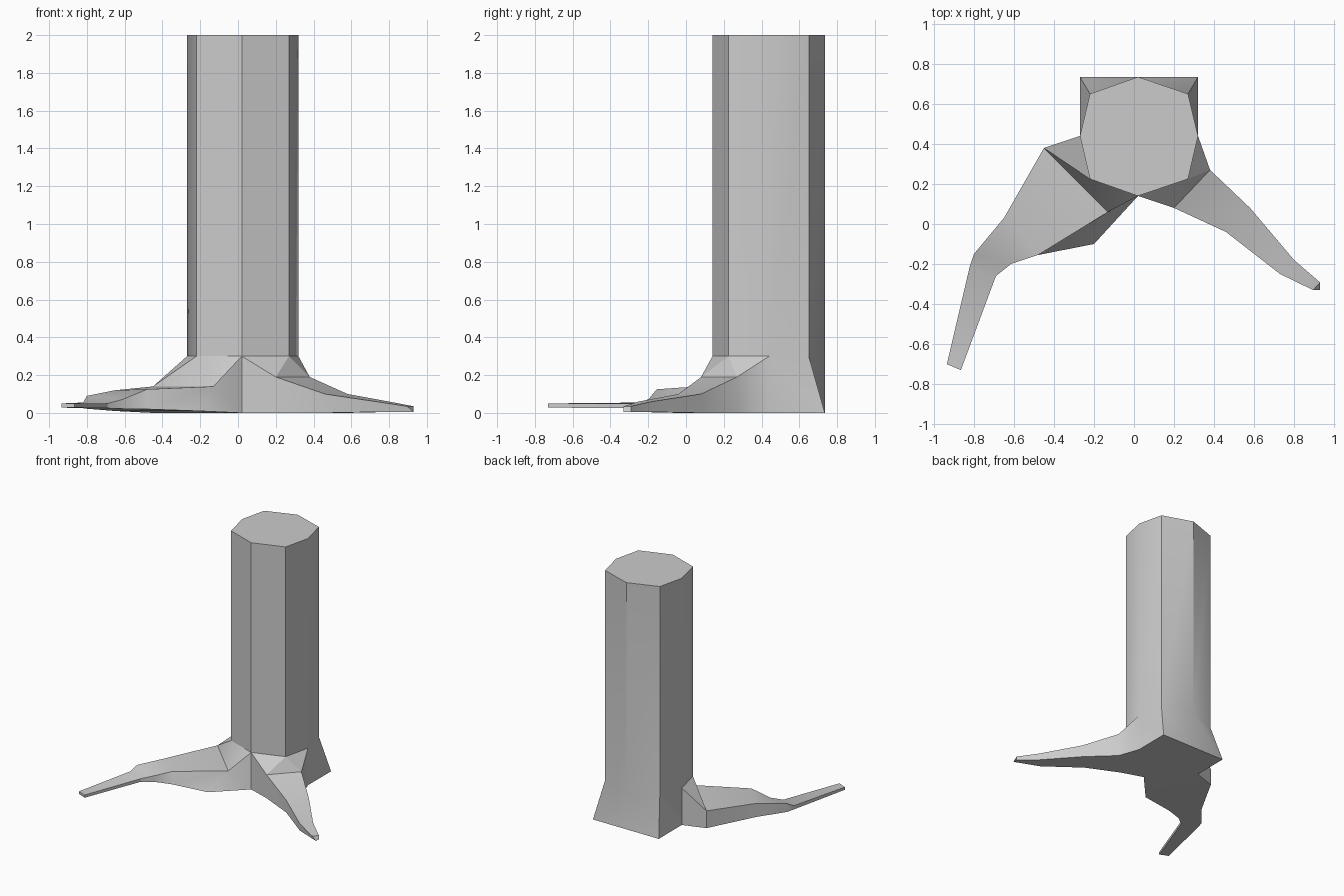
import bpy, bmesh

if "Cube" in bpy.data.objects:
    bpy.data.objects.remove(bpy.data.objects["Cube"])

TOP, FLARE = 2.0, 0.30
# Octagonal trunk outline, counter-clockwise from the right-hand corner
RING = [(0.32, 0.44), (0.27, 0.65), (0.02, 0.735), (-0.22, 0.65),
        (-0.27, 0.44), (-0.22, 0.225), (0.02, 0.14), (0.27, 0.225)]

# Root sections: outer top edge, inner top edge, inner foot, underside height at outer edge
RIGHT = [((0.38, 0.27, 0.19), (0.20, 0.08, 0.19), (0.20, 0.08, 0.0), 0.0),
         ((0.58, 0.08, 0.10), (0.46, -0.04, 0.10), (0.46, -0.04, 0.0), 0.0),
         ((0.80, -0.18, 0.06), (0.73, -0.25, 0.06), (0.73, -0.25, 0.005), 0.005),
         ((0.93, -0.292, 0.035), (0.895, -0.33, 0.035), (0.93, -0.33, 0.005), 0.005)]
LEFT = [((-0.45, 0.38, 0.14), (-0.13, 0.06, 0.14), (-0.20, -0.10, 0.01), 0.0),
        ((-0.65, 0.03, 0.12), (-0.48, -0.155, 0.125), (-0.48, -0.155, 0.02), 0.01),
        ((-0.80, -0.15, 0.09), (-0.615, -0.20, 0.07), (-0.615, -0.20, 0.022), 0.022),
        ((-0.82, -0.21, 0.055), (-0.69, -0.26, 0.05), (-0.69, -0.26, 0.025), 0.025),
        ((-0.935, -0.70, 0.05), (-0.865, -0.73, 0.05), (-0.865, -0.73, 0.028), 0.028)]

bm = bmesh.new()
cache = {}


def vert(p):
    key = tuple(round(c, 4) for c in p)
    if key not in cache:
        cache[key] = bm.verts.new(key)
    return cache[key]


def face(*pts):
    bm.faces.new([vert(p) for p in pts])


def at(p, z):
    return (p[0], p[1], z)


def root(outer, mid, inner, sections):
    """Loft a root from three trunk corners out to its tip."""
    a, b, c = at(outer, FLARE), at(inner, FLARE), at(inner, 0)
    d = at(outer, 0)
    m = at(mid, FLARE)
    for i, (a2, b2, c2, foot) in enumerate(sections):
        d2 = at(a2, foot)
        if i == 0:
            face(a, m, a2)
            face(m, b2, a2)
            face(m, b, b2)
        else:
            face(a, b, b2, a2)
        face(b, c, c2, b2)
        face(c, d, d2, c2)
        face(d, a, a2, d2)
        a, b, c, d = a2, b2, c2, d2
    face(a, b, c, d)


# Trunk sides and cut top
for p, q in zip(RING, RING[1:] + RING[:1]):
    face(at(p, FLARE), at(q, FLARE), at(q, TOP), at(p, TOP))
face(*[at(p, TOP) for p in RING])

# Back of the base, flaring from the octagon to two square corners
base = [RING[0], (0.32, 0.735), RING[2], (-0.27, 0.735), RING[4]]
for i in range(4):
    face(at(RING[i], FLARE), at(RING[i + 1], FLARE), at(base[i + 1], 0), at(base[i], 0))
face(*[at(p, 0) for p in base + [RING[6]]])

# Two spreading roots
root(RING[0], RING[7], RING[6], RIGHT)
root(RING[4], RING[5], RING[6], LEFT)

bmesh.ops.recalc_face_normals(bm, faces=bm.faces)
mesh = bpy.data.meshes.new("tree_trunk")
bm.to_mesh(mesh)
bm.free()
trunk = bpy.data.objects.new("tree_trunk", mesh)
bpy.context.collection.objects.link(trunk)

# Soft shading on gentle bends, crisp edges elsewhere
bpy.context.view_layer.objects.active = trunk
trunk.select_set(True)
bpy.ops.object.shade_smooth_by_angle(angle=0.52)
